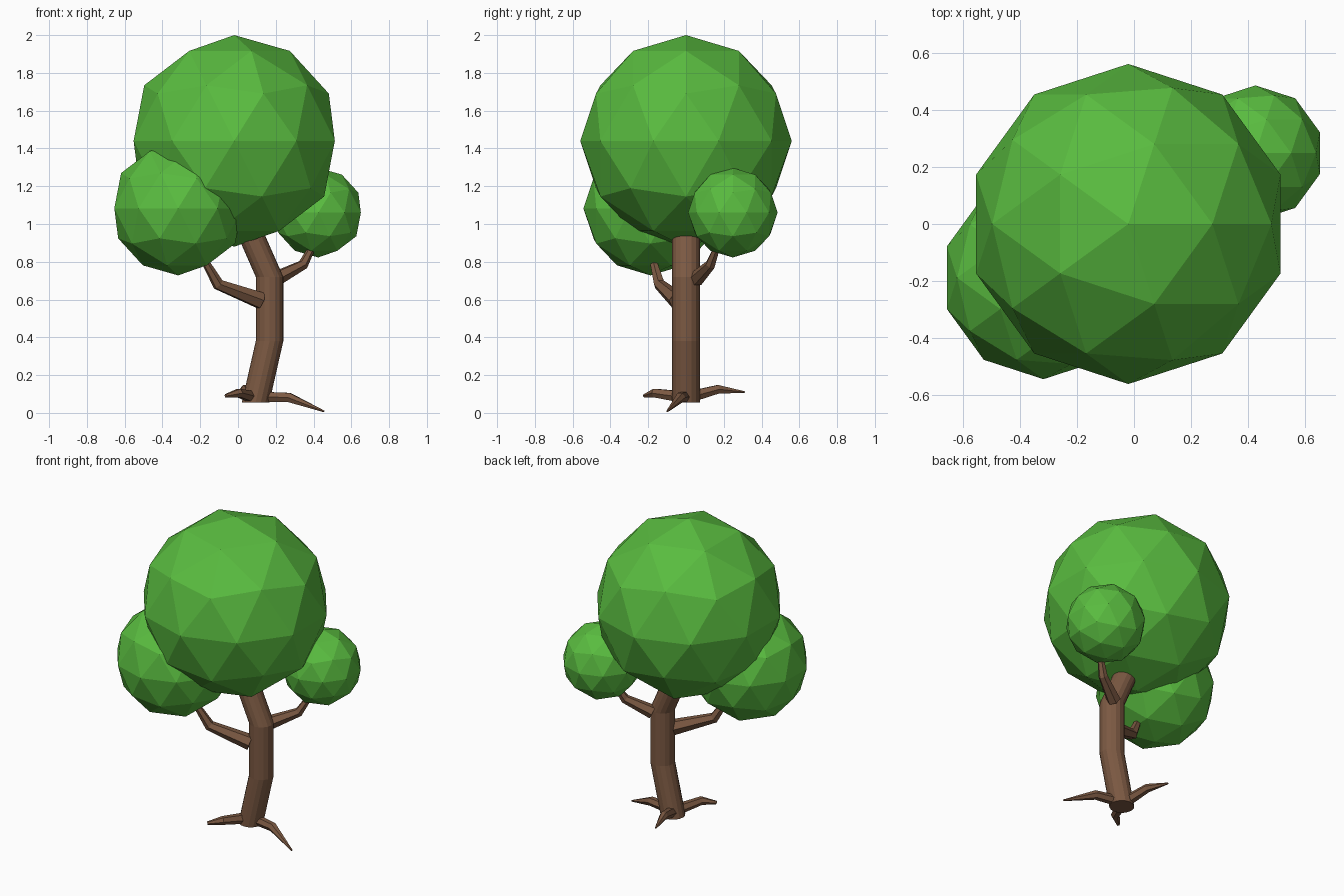
import bpy, bmesh, math
from mathutils import Vector

if "Cube" in bpy.data.objects:
    bpy.data.objects.remove(bpy.data.objects["Cube"])


def material(name, color):
    m = bpy.data.materials.new(name)
    m.diffuse_color = color
    m.use_nodes = True
    m.node_tree.nodes["Principled BSDF"].inputs["Base Color"].default_value = m.diffuse_color
    return m


LEAF = material("leaf_green", (0.10, 0.50, 0.05, 1))
BARK = material("bark_brown", (0.20, 0.10, 0.055, 1))


def foliage(name, center, radius):
    bpy.ops.mesh.primitive_ico_sphere_add(subdivisions=2, radius=radius, location=center)
    ob = bpy.context.object
    ob.name = name
    ob.data.materials.append(LEAF)


def limb(name, path, sides, level_rings=False):
    """Loft a tapering tube through (x, y, z, radius) points."""
    pts = [Vector(p[:3]) for p in path]
    bm = bmesh.new()
    rings = []
    for i, p in enumerate(pts):
        t = Vector((0, 0, 1))
        if not level_rings:
            steps = []
            if i > 0:
                steps.append((p - pts[i - 1]).normalized())
            if i < len(pts) - 1:
                steps.append((pts[i + 1] - p).normalized())
            t = sum(steps, Vector()).normalized()
        # keep the same side direction along the whole limb
        flow = pts[-1] - pts[0]
        ref = Vector((1, 0, 0)) if level_rings else Vector((-flow.y, flow.x, 0))
        u = (ref - t * ref.dot(t)).normalized()
        v = t.cross(u)
        ring = []
        for k in range(sides):
            a = 2 * math.pi * k / sides
            ring.append(bm.verts.new(p + (u * math.cos(a) + v * math.sin(a)) * path[i][3]))
        rings.append(ring)
    for a, b in zip(rings, rings[1:]):
        for k in range(sides):
            n = (k + 1) % sides
            bm.faces.new((a[k], a[n], b[n], b[k]))
    bm.faces.new(rings[0][::-1])
    bm.faces.new(rings[-1])
    bmesh.ops.recalc_face_normals(bm, faces=bm.faces)
    me = bpy.data.meshes.new(name)
    bm.to_mesh(me)
    bm.free()
    me.materials.append(BARK)
    bpy.context.collection.objects.link(bpy.data.objects.new(name, me))


# Foliage clumps
foliage("crown", (-0.02, 0, 1.44), 0.56)
foliage("left_foliage", (-0.317, -0.188, 1.083), 0.355)
foliage("right_foliage", (0.425, 0.248, 1.06), 0.237)

# Bent trunk
limb("trunk", [(0.093, 0, 0.055, 0.073), (0.167, 0, 0.38, 0.073),
               (0.167, 0, 0.72, 0.073), (0.035, 0, 1.02, 0.073)], 16, True)

# Branches
limb("left_branch", [(0.12, -0.045, 0.595, 0.048), (-0.105, -0.14, 0.68, 0.032),
                     (-0.19, -0.18, 0.83, 0.018)], 6)
limb("right_branch", [(0.20, 0.055, 0.71, 0.042), (0.345, 0.13, 0.785, 0.028),
                      (0.395, 0.165, 0.88, 0.018)], 6)

# Roots
limb("right_root", [(0.10, 0, 0.085, 0.032), (0.27, -0.03, 0.082, 0.028),
                    (0.455, -0.10, 0.008, 0.005)], 6)
limb("front_root", [(0.075, -0.02, 0.085, 0.034), (0.005, -0.165, 0.105, 0.026),
                    (-0.065, -0.22, 0.09, 0.010)], 6)
limb("back_root", [(0.08, 0.02, 0.085, 0.034), (0.04, 0.17, 0.125, 0.026),
                   (0.0, 0.31, 0.11, 0.005)], 6)
